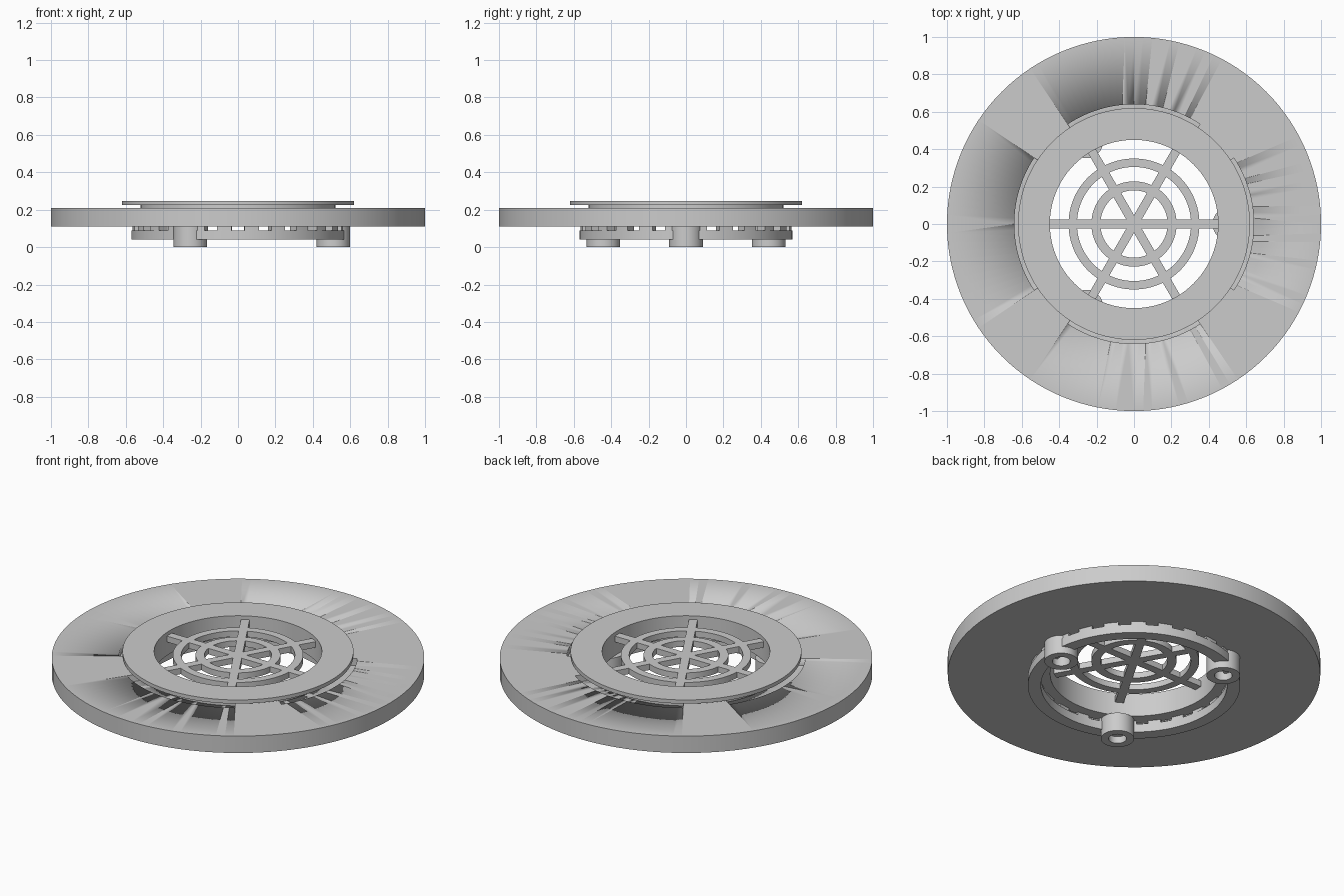
import bpy, bmesh
from math import cos, sin, radians, pi, tau

if "Cube" in bpy.data.objects:
    bpy.data.objects.remove(bpy.data.objects["Cube"])


def finish(bm, name, smooth=True):
    bmesh.ops.recalc_face_normals(bm, faces=bm.faces)
    me = bpy.data.meshes.new(name)
    bm.to_mesh(me)
    bm.free()
    ob = bpy.data.objects.new(name, me)
    bpy.context.collection.objects.link(ob)
    if smooth:
        bpy.ops.object.select_all(action='DESELECT')
        ob.select_set(True)
        bpy.context.view_layer.objects.active = ob
        bpy.ops.object.shade_smooth_by_angle(angle=radians(30))
    return ob


def add_arc(bm, r0, r1, z0, z1, a0=0, a1=tau, n=96, centre=(0, 0)):
    """Rectangular section swept around z; closed when it makes a full turn."""
    full = abs(a1 - a0 - tau) < 1e-6
    rows = []
    for i in range(n if full else n + 1):
        a = a0 + (a1 - a0) * i / n
        rows.append([bm.verts.new((centre[0] + r * cos(a), centre[1] + r * sin(a), z))
                     for r, z in ((r0, z0), (r1, z0), (r1, z1), (r0, z1))])
    for i in range(n):
        p, q = rows[i], rows[(i + 1) % len(rows)]
        for k in range(4):
            bm.faces.new((p[k], q[k], q[(k + 1) % 4], p[(k + 1) % 4]))
    if not full:
        bm.faces.new(rows[0])
        bm.faces.new(rows[-1][::-1])


def arcs(name, pieces):
    bm = bmesh.new()
    for args in pieces:
        add_arc(bm, *args[0], **args[1])
    return finish(bm, name)


# Mounting disc with four shallow arc recesses around its hole
disc = arcs("mounting_disc", [((0.53, 1.0, 0.11, 0.21), dict(n=128))])
cutter = arcs("recess_cutter", [
    ((0.50, 0.64, 0.17, 0.30), dict(a0=k * pi / 2 - radians(33.5),
                                    a1=k * pi / 2 + radians(33.5), n=24))
    for k in range(4)])
cutter.hide_render = True
mod = disc.modifiers.new("recesses", 'BOOLEAN')
mod.operation, mod.solver, mod.object = 'DIFFERENCE', 'EXACT', cutter
bpy.context.view_layer.objects.active = disc
bpy.ops.object.modifier_apply(modifier=mod.name)
bpy.data.objects.remove(cutter)

# Flanged collar, L-shaped section turned around z
profile = [(0.45, 0.11), (0.522, 0.11), (0.522, 0.225),
           (0.62, 0.225), (0.62, 0.247), (0.45, 0.247)]
bm = bmesh.new()
N = 96
rows = [[bm.verts.new((r * cos(tau * i / N), r * sin(tau * i / N), z)) for r, z in profile]
        for i in range(N)]
for i in range(N):
    p, q = rows[i], rows[(i + 1) % N]
    for k in range(len(profile)):
        j = (k + 1) % len(profile)
        bm.faces.new((p[k], q[k], q[j], p[j]))
finish(bm, "flanged_collar")

# Grille: two rings and three bars crossing at the centre
arcs("grille_rings", [((0.305, 0.35, 0.19, 0.225), {}),
                      ((0.18, 0.228, 0.19, 0.225), {})])
bm = bmesh.new()
L, W = 0.455, 0.0235
outline = []
for k in range(6):
    a = k * pi / 3
    for u, v in ((L, -W), (L, W), (2 * W * cos(pi / 6), W)):
        outline.append((u * cos(a) - v * sin(a), u * sin(a) + v * cos(a)))
face = bm.faces.new([bm.verts.new((x, y, 0.19)) for x, y in outline])
top = bmesh.ops.extrude_face_region(bm, geom=[face])
for v in top["geom"]:
    if isinstance(v, bmesh.types.BMVert):
        v.co.z = 0.225
finish(bm, "grille_spokes", smooth=False)

# Lower ring and the row of teeth between it and the disc
arcs("lower_ring", [((0.50, 0.57, 0.04, 0.09), {})])
teeth = [radians(15 * k + 7.5) for k in range(24)]
arcs("ring_teeth", [((0.505, 0.565, 0.09, 0.11),
                     dict(a0=a - radians(4), a1=a + radians(4), n=4)) for a in teeth])

# Three hollow screw bosses
arcs("screw_bosses", [((0.048, 0.09, 0.0, 0.11),
                       dict(n=40, centre=(0.51 * cos(a), 0.51 * sin(a))))
                      for a in (0, tau / 3, 2 * tau / 3)])
